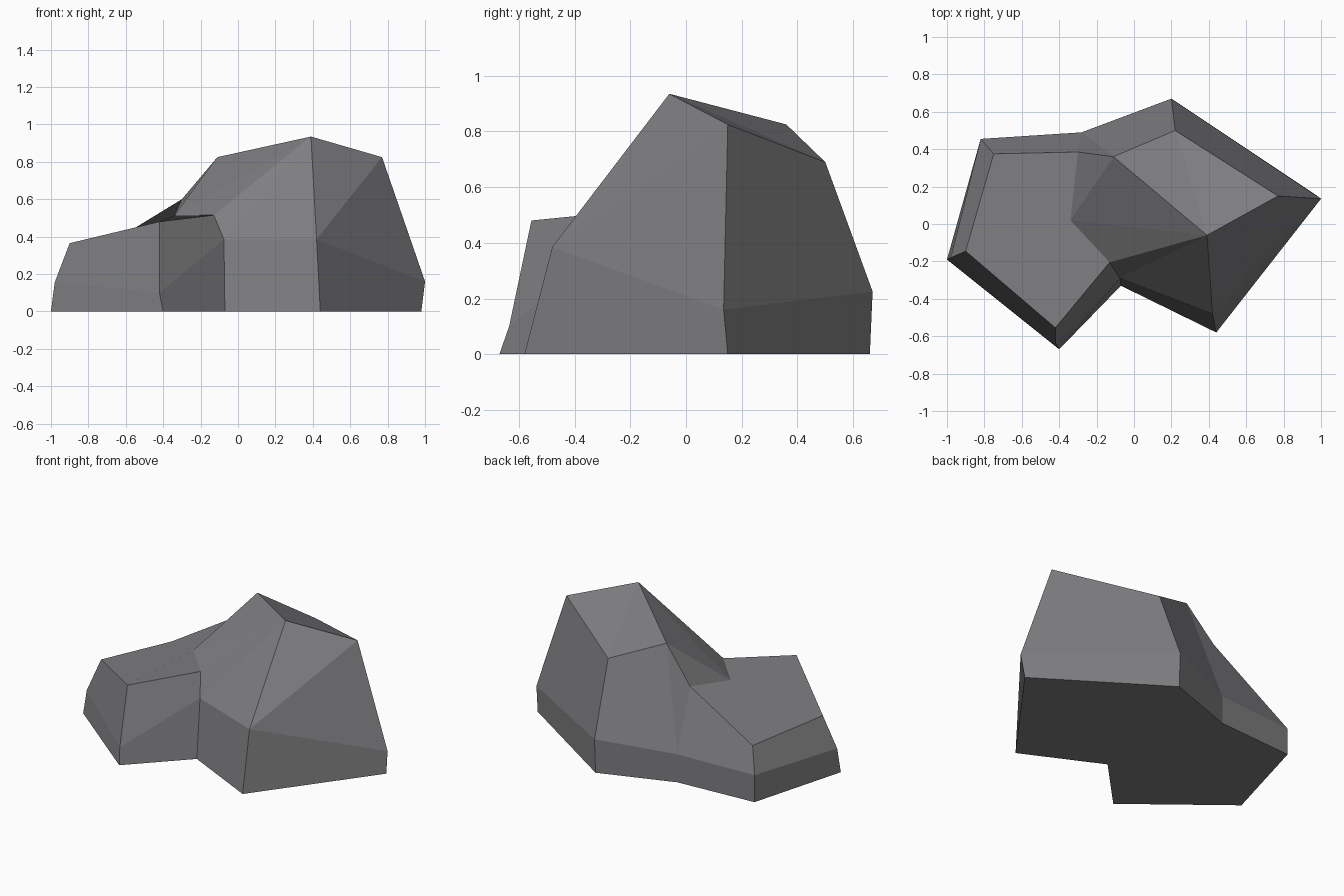
import bpy, bmesh

if "Cube" in bpy.data.objects:
    bpy.data.objects.remove(bpy.data.objects["Cube"])

# Boulder with a low shelf on the left and a high peak on the right.
# Three outline rings, each counter-clockwise from the left corner.
BASE = [(-1, -.19), (-.40, -.67), (-.07, -.33), (.44, -.58),
        (.98, .15), (.20, .66), (-.28, .49), (-.82, .455)]
WAIST = [(-.98, -.18, .155), (-.42, -.635, .10), (-.075, -.29, .385), (.42, -.48, .385),
         (1, .135, .16), (.20, .67, .225), (-.28, .49, .185), (-.82, .455, .178)]
CROWN = [(-.90, -.145, .365), (-.42, -.555, .48), (-.13, -.205, .515), (.39, -.06, .935),
         (.77, .15, .825), (.22, .50, .69), (-.11, .36, .825), (-.75, .375, .325)]

bm = bmesh.new()
base = [bm.verts.new((x, y, 0)) for x, y in BASE]
waist = [bm.verts.new(p) for p in WAIST]
crown = [bm.verts.new(p) for p in CROWN]
# Valley between shelf and peak
valley = bm.verts.new((-.34, .02, .513))
saddle = bm.verts.new((-.30, .385, .60))


def face(*verts):
    bm.faces.new(verts)


# Underside and walls
face(*reversed(base))
for i in range(8):
    j = (i + 1) % 8
    face(base[i], base[j], waist[j], waist[i])
    if i in (2, 3):                       # creased walls below the peak
        face(waist[i], waist[j], crown[j])
        face(waist[i], crown[j], crown[i])
    elif i == 6:                          # back wall runs up to the saddle
        face(waist[i], waist[j], crown[j], saddle)
        face(waist[i], saddle, crown[i])
    else:
        face(waist[i], waist[j], crown[j], crown[i])

# Shelf top, slope up to the peak, peak top
a, b, c, peak, e, f, g, h = crown
face(a, b, c, valley, saddle, h)
face(valley, g, saddle)
face(valley, peak, g)
face(valley, c, peak)
face(peak, e, f)
face(peak, f, g)

bmesh.ops.recalc_face_normals(bm, faces=bm.faces[:])
mesh = bpy.data.meshes.new("boulder")
bm.to_mesh(mesh)
bm.free()

stone = bpy.data.materials.new("stone grey")
stone.diffuse_color = (.21, .21, .22, 1)
stone.use_nodes = True
stone.node_tree.nodes["Principled BSDF"].inputs["Base Color"].default_value = stone.diffuse_color
mesh.materials.append(stone)
bpy.context.collection.objects.link(bpy.data.objects.new("boulder", mesh))
